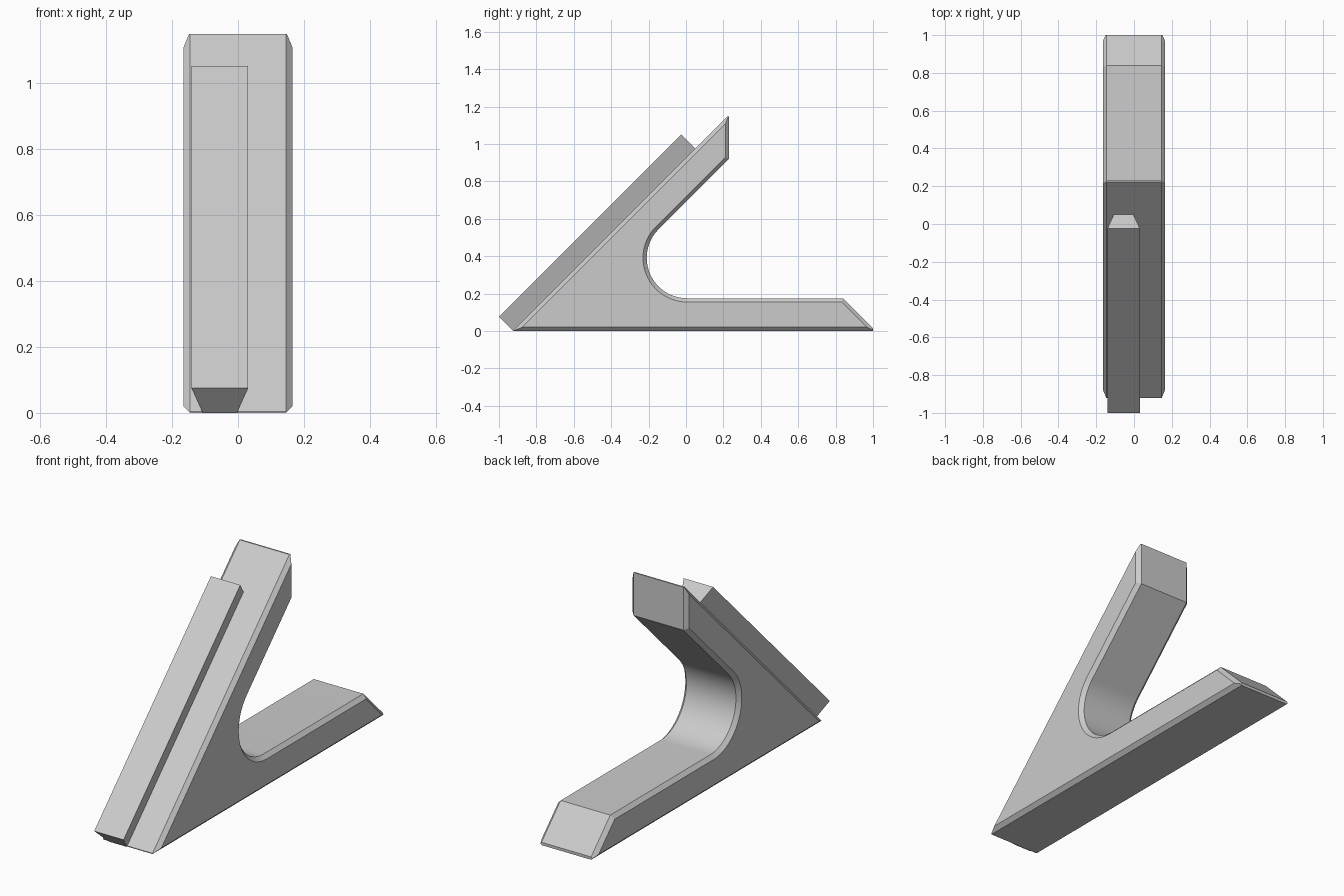
import bpy, bmesh, math
from mathutils import Vector

cube = bpy.data.objects.get("Cube")
if cube:
    bpy.data.objects.remove(cube, do_unlink=True)

# One plain grey material
GREY = (0.6, 0.6, 0.6, 1.0)
mat = bpy.data.materials.new("light grey")
mat.use_nodes = True
mat.diffuse_color = GREY
mat.node_tree.nodes["Principled BSDF"].inputs["Base Color"].default_value = GREY


def extrude_profile(points, offset):
    """Close a planar outline and extrude it into a solid."""
    bm = bmesh.new()
    face = bm.faces.new([bm.verts.new(p) for p in points])
    out = bmesh.ops.extrude_face_region(bm, geom=[face])
    moved = [g for g in out["geom"] if isinstance(g, bmesh.types.BMVert)]
    bmesh.ops.translate(bm, verts=moved, vec=offset)
    bmesh.ops.recalc_face_normals(bm, faces=bm.faces[:])
    return bm


def finish(bm, name):
    bmesh.ops.recalc_face_normals(bm, faces=bm.faces[:])
    mesh = bpy.data.meshes.new(name)
    bm.to_mesh(mesh)
    bm.free()
    mesh.materials.append(mat)
    obj = bpy.data.objects.new(name, mesh)
    bpy.context.collection.objects.link(obj)
    bpy.ops.object.select_all(action='DESELECT')
    obj.select_set(True)
    bpy.context.view_layer.objects.active = obj
    bpy.ops.object.shade_smooth_by_angle(angle=math.radians(30))
    return obj


# V-shaped body: base leg, round inner corner, sloping arm
HALF, CHAMFER = 0.165, 0.02
FRONT, FOOT, BACK = 0.925, 0.175, 0.23
RADIUS, STEPS = 0.216, 28
centre = (0.006, FOOT + RADIUS)
outline = [(-FRONT, 0), (1.015, 0), (1.015 - FOOT, FOOT)]
for i in range(STEPS + 1):
    a = math.radians(-90 - 135 * i / STEPS)
    outline.append((centre[0] + RADIUS * math.cos(a), centre[1] + RADIUS * math.sin(a)))
outline += [(BACK, BACK + 0.69), (BACK, BACK + FRONT)]

bm = extrude_profile([(-HALF, y, z) for y, z in outline], (2 * HALF, 0, 0))
rim = [e for e in bm.edges if abs(e.verts[0].co.x - e.verts[1].co.x) < 0.001]
bmesh.ops.bevel(bm, geom=rim, offset=CHAMFER, segments=1, affect='EDGES',
                clamp_overlap=False)

# Blunt the three sharp tips
for co, no in (((0, 0, 1.147), (0, 0, 1)), ((0, 1, 0), (0, 1, 0)), ((0, -0.921, 0), (0, -1, 0))):
    cut = bmesh.ops.bisect_plane(bm, geom=bm.verts[:] + bm.edges[:] + bm.faces[:],
                                 plane_co=co, plane_no=no, clear_outer=True)
    edges = [g for g in cut["geom_cut"] if isinstance(g, bmesh.types.BMEdge)]
    bmesh.ops.holes_fill(bm, edges=edges, sides=0)
finish(bm, "stand_body")

# Dovetail rail lying along the sloping front, offset to one side
MID, WIDE, NARROW = -0.055, 0.086, 0.052
section = [(MID - WIDE, -1, 0.075), (MID + WIDE, -1, 0.075),
           (MID + NARROW, -FRONT, 0), (MID - NARROW, -FRONT, 0)]
rail = extrude_profile([Vector(p) for p in section], (0, 0.975, 0.975))
finish(rail, "dovetail_rail")
